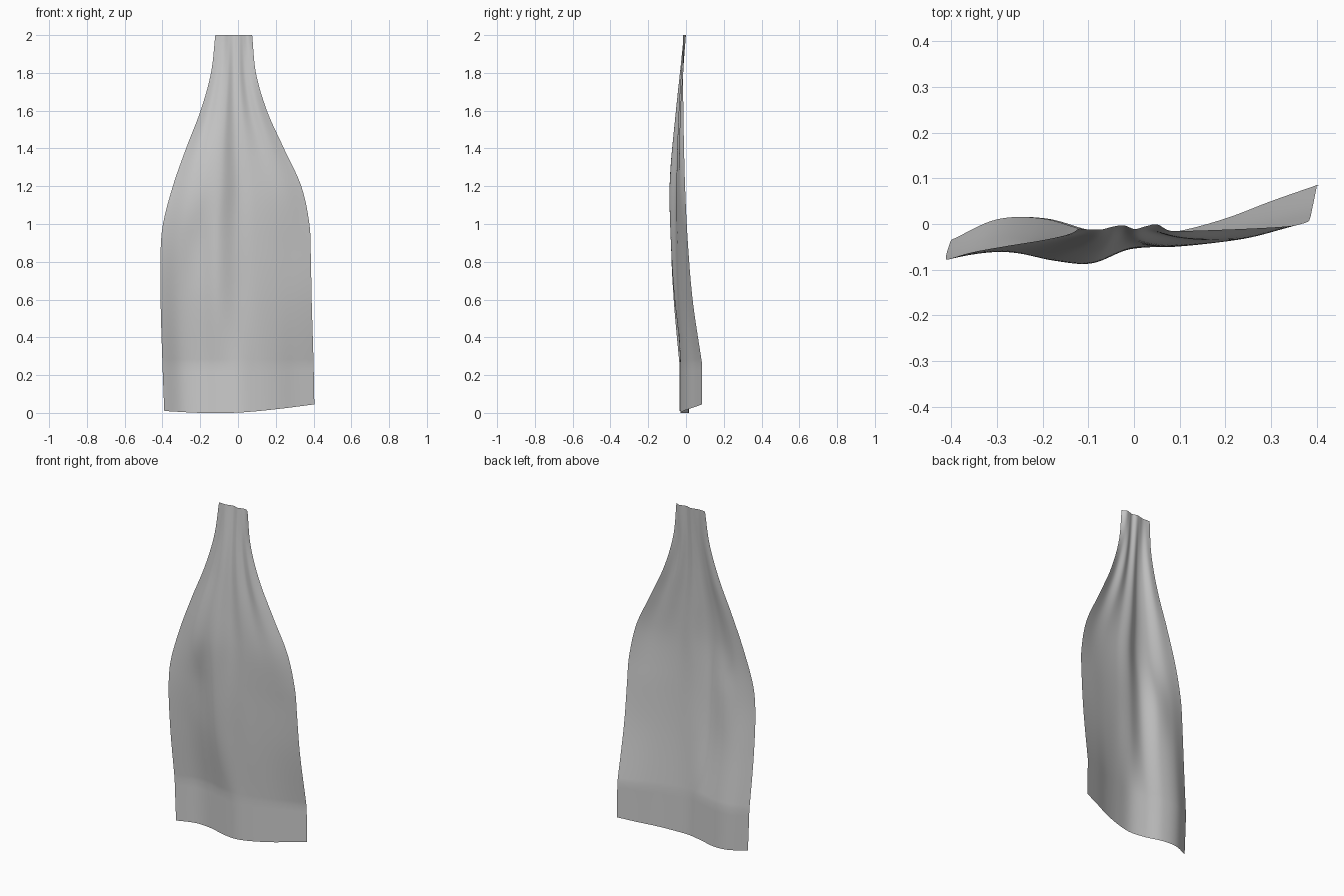
import bpy
import bmesh

cube = bpy.data.objects.get("Cube")
if cube:
    bpy.data.objects.remove(cube, do_unlink=True)

COLUMNS, ROWS, HEM_ROWS = 64, 70, 6
FOLD = 0.26


def curve(keys, values, t):
    """Smooth curve through the values at the given ascending keys."""
    i = max(k for k in range(len(keys) - 1) if k == 0 or keys[k] <= t)

    def slope(k):
        a, b = max(k - 1, 0), min(k + 1, len(keys) - 1)
        return (values[b] - values[a]) / (keys[b] - keys[a])

    h = keys[i + 1] - keys[i]
    s = (t - keys[i]) / h
    blend = s * s * (3 - 2 * s)
    ease_in = s * (1 - s) ** 2 * h * slope(i)
    ease_out = s * s * (s - 1) * h * slope(i + 1)
    return values[i] * (1 - blend) + values[i + 1] * blend + ease_in + ease_out


# Outline of the cloth: left and right border by height
edge_z = [0, FOLD, 0.6, 0.85, 1, 1.2, 1.4, 1.6, 1.8, 2]
edge_a = [-.39, -.4, -.41, -.41, -.397, -.345, -.275, -.198, -.143, -.12]
edge_b = [.405, .4, .39, .385, .378, .335, .243, .153, .095, .075]

# Fold depth in hundredths, sampled evenly across the cloth at each height
fold_z = [FOLD, 0.6, 0.9, 1.2, 1.6, 2]
fold_y = [
    [-3.5, 1, 1.2, -1.5, -3, -1.5, 1.2, 5, 8.5],
    [-6.5, -3, -3, -6, -4.5, -3.5, -1.5, 1, 3.5],
    [-7.8, -5.5, -5, -8, -5.5, -4.5, -3, -1, 1],
    [-6, -6, -8, -8.5, -5.2, -5, -4.2, -3, -.5],
    [-3.5, -3.3, -5, -5.2, -3.5, -3.8, -2.5, -3, -1.4],
    [-1, -1.2, -1.2, -.6, -.3, -1.1, -.5, -.1, -1.6],
]
across = [k / 8 for k in range(9)]


def cloth_point(u, z):
    a, b = (curve(edge_z, e, z) for e in (edge_a, edge_b))
    depth = [curve(across, row, u) for row in fold_y]
    # The hem hangs straight below the fold
    y = curve(fold_z, depth, max(z, FOLD)) / 100
    return (a + (b - a) * u, y, z)


def hem_height(u):
    return curve([0, .25, .5, .75, 1], [.01, 0, .002, .02, .045], u)


# Cloth sheet
bm = bmesh.new()
grid = []
for j in range(HEM_ROWS + ROWS + 1):
    line = []
    for i in range(COLUMNS + 1):
        u = i / COLUMNS
        if j < HEM_ROWS:
            low = hem_height(u)
            z = low + (FOLD - low) * j / HEM_ROWS
        else:
            z = FOLD + (2 - FOLD) * (j - HEM_ROWS) / ROWS
        line.append(bm.verts.new(cloth_point(u, z)))
    grid.append(line)
for low, high in zip(grid, grid[1:]):
    for i in range(COLUMNS):
        face = bm.faces.new((low[i], low[i + 1], high[i + 1], high[i]))
        face.smooth = True

mesh = bpy.data.meshes.new("draped_cape")
bm.to_mesh(mesh)
bm.free()
cape = bpy.data.objects.new("draped_cape", mesh)
bpy.context.collection.objects.link(cape)

# Plain grey fabric
grey = bpy.data.materials.new("light_grey_fabric")
grey.use_nodes = True
colour = (0.6, 0.6, 0.6, 1)
grey.diffuse_color = colour
grey.node_tree.nodes["Principled BSDF"].inputs["Base Color"].default_value = colour
mesh.materials.append(grey)
